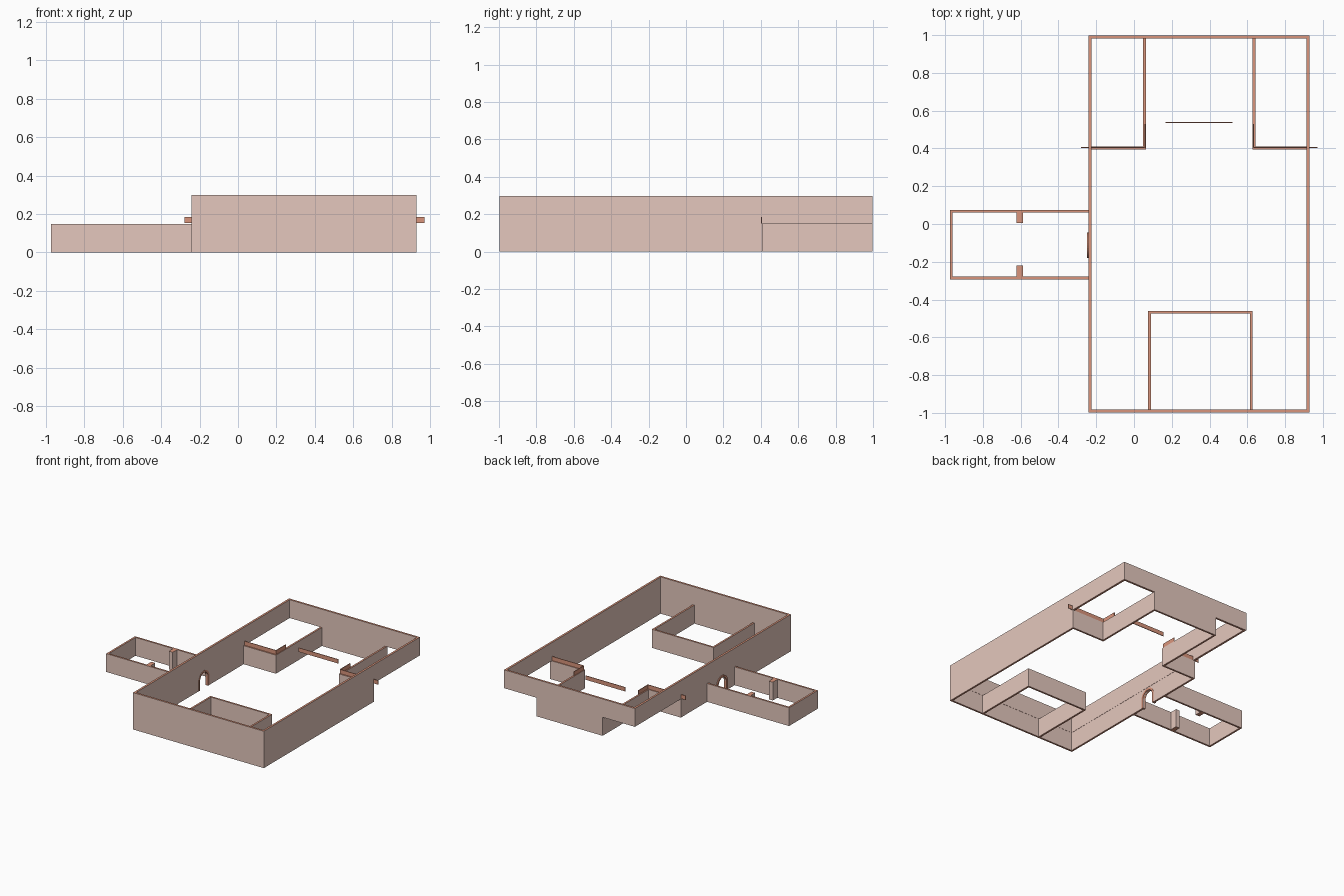
import bpy, bmesh, math

if "Cube" in bpy.data.objects:
    bpy.data.objects.remove(bpy.data.objects["Cube"])

def material(name, rgb):
    m = bpy.data.materials.new(name)
    m.diffuse_color = (*rgb, 1)
    m.use_nodes = True
    m.node_tree.nodes["Principled BSDF"].inputs["Base Color"].default_value = m.diffuse_color
    return m

WALL = material("plaster wall", (0.78, 0.575, 0.51))
TRIM = material("terracotta trim", (0.70, 0.30, 0.20))
T = 0.015          # lower wall thickness
UT = 0.0165        # upper wall thickness
MID, TOP = 0.15, 0.298

def finish(name, bm, trim_rule=None, base=WALL):
    bmesh.ops.recalc_face_normals(bm, faces=bm.faces)
    bm.normal_update()
    me = bpy.data.meshes.new(name)
    me.materials.append(base)
    me.materials.append(TRIM)
    if trim_rule:
        for f in bm.faces:
            f.material_index = int(trim_rule(f))
    bm.to_mesh(me)
    bm.free()
    ob = bpy.data.objects.new(name, me)
    bpy.context.collection.objects.link(ob)
    return ob

def level(f):
    """Wall caps, above and below, show the terracotta core."""
    return abs(f.normal.z) > 0.9

def box(name, x0, x1, y0, y1, z0, z1, rule=None, base=WALL):
    bm = bmesh.new()
    bmesh.ops.create_cube(bm, size=1)
    for v in bm.verts:
        v.co = ((x0 + x1) / 2 + v.co.x * (x1 - x0),
                (y0 + y1) / 2 + v.co.y * (y1 - y0),
                (z0 + z1) / 2 + v.co.z * (z1 - z0))
    return finish(name, bm, rule, base)

def wall_run(name, pts, z0, z1, closed=False, t=T):
    """Mitred wall whose outer face follows pts, thickness to the left."""
    n = len(pts)
    inner = []
    for i, (x, y) in enumerate(pts):
        dirs = []
        for a, b in ((i - 1, i), (i, i + 1)):
            if closed or (a >= 0 and b < n):
                p, q = pts[a % n], pts[b % n]
                l = math.dist(p, q)
                dirs.append((-(q[1] - p[1]) / l, (q[0] - p[0]) / l))
        ox, oy = (sum(d[k] for d in dirs) for k in (0, 1))
        inner.append((x + ox * t, y + oy * t))
    bm = bmesh.new()
    rings = [[bm.verts.new((*c, z)) for c in loop]
             for loop, z in ((pts, z0), (pts, z1), (inner, z1), (inner, z0))]
    for i in range(n if closed else n - 1):
        j = (i + 1) % n
        for k in range(4):
            a, b = rings[k], rings[(k + 1) % 4]
            bm.faces.new((a[i], a[j], b[j], b[i]))
    if not closed:
        for i in (0, n - 1):
            bm.faces.new([r[i] for r in rings])
    return finish(name, bm, level)

# Hall: lower storey steps in at the back corners, upper storey is a full ring
L, R, F, B = -0.241, 0.93, -0.998, 0.998
IL, IR, IY = 0.048, 0.642, 0.395
lower = wall_run("lower_hall_wall",
                 [(L, F), (R, F), (R, IY + T), (IR, IY + T), (IR, B),
                  (IL, B), (IL, IY + T), (L, IY + T)], 0, MID, True)
wall_run("upper_hall_wall", [(L, F), (R, F), (R, B), (L, B)], MID, TOP, True, UT)

# Front room inside the hall
wall_run("front_room_wall", [(0.628, F + T), (0.628, -0.46), (0.075, -0.46), (0.075, F + T)], 0, MID)

# Side annex with a pair of pilasters
wall_run("annex_wall", [(L, 0.075), (-0.975, 0.075), (-0.975, -0.293), (L, -0.293)], 0, MID - 0.002)
box("back_pilaster", -0.623, -0.588, 0.005, 0.061, 0, MID - 0.002, level)
box("front_pilaster", -0.623, -0.588, -0.279, -0.22, 0, MID - 0.002, level)

# Arched doorway between hall and annex
CY, SPRING, R_IN, R_OUT = -0.113, 0.075, 0.052, 0.068

def arch(r, z0):
    pts = [(CY + r, z0)]
    pts += [(CY + r * math.cos(a * math.pi / 16), SPRING + r * math.sin(a * math.pi / 16))
            for a in range(17)]
    return pts + [(CY - r, z0)]

bm = bmesh.new()
face = bm.faces.new([bm.verts.new((L - 0.05, y, z)) for y, z in arch(R_IN, -0.05)])
ext = bmesh.ops.extrude_face_region(bm, geom=[face])["geom"]
bmesh.ops.translate(bm, vec=(0.1, 0, 0), verts=[v for v in ext if isinstance(v, bmesh.types.BMVert)])
cutter = finish("door_cutter", bm)
cutter.hide_render = True
cutter.hide_viewport = True
cut = lower.modifiers.new("doorway", "BOOLEAN")
cut.object = cutter
cut.solver = "EXACT"

bm = bmesh.new()
loops = [[bm.verts.new((x, y, z)) for y, z in arch(r, 0)]
         for r, x in ((R_IN, L - 0.008), (R_OUT, L - 0.008),
                      (R_OUT, L + T + 0.002), (R_IN, L + T + 0.002))]
for i in range(len(loops[0]) - 1):
    for k in range(4):
        a, b = loops[k], loops[(k + 1) % 4]
        bm.faces.new((a[i], a[i + 1], b[i + 1], b[i]))
for i in (0, -1):
    bm.faces.new([l[i] for l in loops])
finish("door_arch", bm, base=TRIM)

# Balcony rails: one L on each back corner and a loose rail between
Z0, Z1, H = 0.152, 0.185, 0.0025
for side, x0, x1, cx in (("left", -0.28, 0.06, 0.058),
                         ("right", 0.63, 0.972, 0.632)):
    box(side + "_balcony_rail", x0, x1, 0.404 - H, 0.404 + H, Z0, Z1, base=TRIM)
    box(side + "_balcony_return", cx - H, cx + H, 0.404, 0.53, Z0, Z1, base=TRIM)
box("middle_balcony_rail", 0.167, 0.522, 0.537 - H, 0.537 + H, Z0, Z1, base=TRIM)
